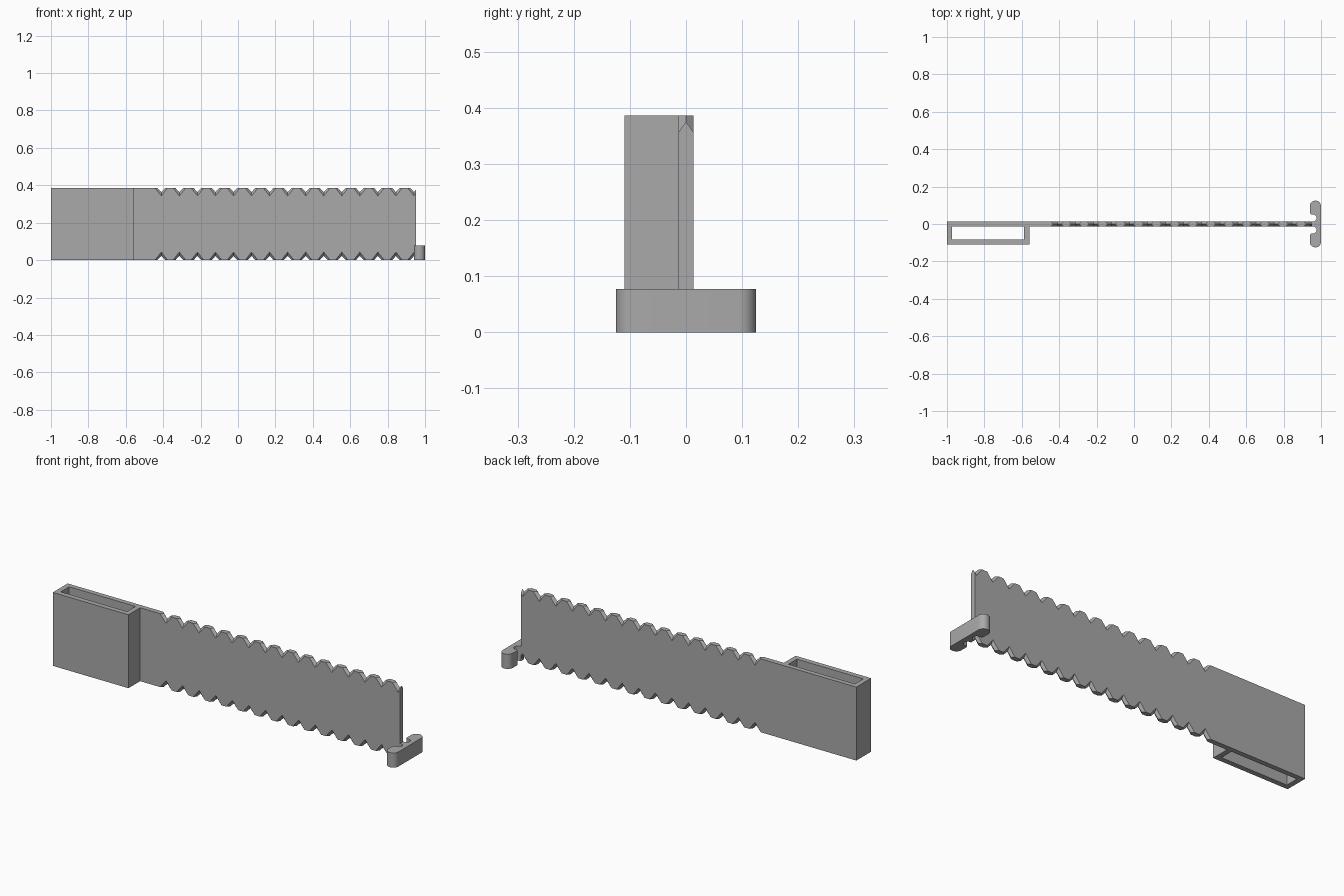
import bpy, bmesh
from math import cos, sin, pi, radians

cube = bpy.data.objects.get("Cube")
if cube:
    bpy.data.objects.remove(cube)

HEIGHT = 0.386
HALF_T = 0.013      # half thickness of the strap
WALL = 0.027
END = 0.952         # free end of the strap
BAR_H = 0.077

grey = bpy.data.materials.new("plain grey")
grey.use_nodes = True
grey.diffuse_color = (0.4, 0.4, 0.4, 1)
grey.node_tree.nodes["Principled BSDF"].inputs["Base Color"].default_value = (0.4, 0.4, 0.4, 1)


def loft(name, rings, smooth=False):
    """Join matching rings of points with side faces and cap both ends."""
    bm = bmesh.new()
    layers = [[bm.verts.new(p) for p in ring] for ring in rings]
    n = len(layers[0])
    for a, b in zip(layers, layers[1:]):
        for i in range(n):
            j = (i + 1) % n
            bm.faces.new((a[i], a[j], b[j], b[i]))
    bm.faces.new(layers[0][::-1])
    bm.faces.new(layers[-1])
    bmesh.ops.recalc_face_normals(bm, faces=bm.faces)
    mesh = bpy.data.meshes.new(name)
    bm.to_mesh(mesh)
    bm.free()
    mesh.materials.append(grey)
    obj = bpy.data.objects.new(name, mesh)
    bpy.context.collection.objects.link(obj)
    if smooth:
        bpy.ops.object.select_all(action='DESELECT')
        obj.select_set(True)
        bpy.context.view_layer.objects.active = obj
        bpy.ops.object.shade_smooth_by_angle(angle=radians(30))
    return obj


def extrude(name, outline, height, smooth=False):
    return loft(name, [[(x, y, z) for x, y in outline] for z in (0, height)], smooth)


# Strap with V notches along both edges; each notch narrows to a ridge at mid thickness
def strap_ring(y, half, depth):
    edge = [(-1, 0)]
    for i in range(15):
        c = -0.41 + i * 0.0965
        right = min(c + half, END)
        edge += [(c - half, 0), (c, depth), (right, depth * (1 - (right - c) / half))]
    top = [(x, y, HEIGHT - d) for x, d in edge]
    bottom = [(x, y, d) for x, d in reversed(edge)]
    return top + bottom


loft("notched_strap", [strap_ring(-HALF_T, 0.034, 0.043),
                       strap_ring(0, 0.021, 0.022),
                       strap_ring(HALF_T, 0.034, 0.043)])

# Open sleeve: three walls closed by the strap
x0, x1, front, back = -1, -0.56, -0.11, -HALF_T
extrude("sleeve_walls", [(x0, back), (x0, front), (x1, front), (x1, back),
                         (x1 - WALL, back), (x1 - WALL, front + WALL),
                         (x0 + WALL, front + WALL), (x0 + WALL, back)], HEIGHT)


# Cross bar with rounded ends and a rounded pocket on each side of the strap
def arc(cx, cy, r, a0, a1, steps=10):
    return [(cx + r * cos(a0 + (a1 - a0) * i / steps),
             cy + r * sin(a0 + (a1 - a0) * i / steps)) for i in range(steps + 1)]


half_bar = [(END, HALF_T)]
half_bar += arc(0.957, 0.032, 0.019, -pi / 2, pi / 2)       # pocket
half_bar += arc(0.95, 0.061, 0.01, -pi / 2, -pi, 4)         # pocket lip
half_bar += arc(0.97, 0.095, 0.03, pi, 0, 16)               # bar end
mirrored = [(x, -y) for x, y in reversed(half_bar)]
extrude("cross_bar", half_bar + mirrored, BAR_H, smooth=True)
